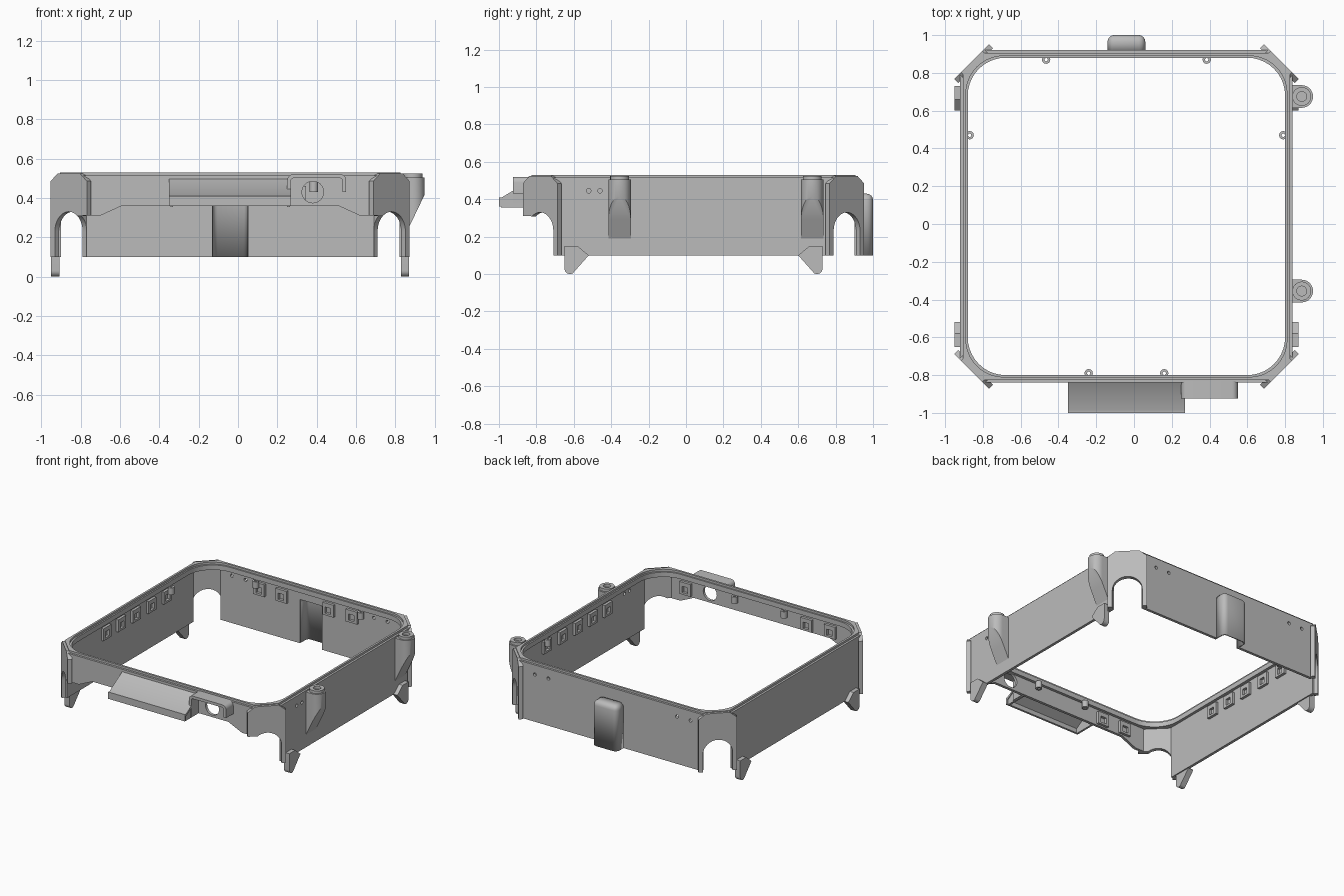
import bpy, bmesh
from math import sin, cos, pi, radians
from mathutils import Vector, Matrix

if "Cube" in bpy.data.objects:
    bpy.data.objects.remove(bpy.data.objects["Cube"])

GREY = bpy.data.materials.new("satin_grey")
GREY.use_nodes = True
GREY.diffuse_color = (0.5, 0.5, 0.5, 1)
GREY.node_tree.nodes["Principled BSDF"].inputs["Base Color"].default_value = (0.5, 0.5, 0.5, 1)

X, Y, Z = Vector((1, 0, 0)), Vector((0, 1, 0)), Vector((0, 0, 1))
CX, CY = -0.04, 0.04          # centre of the frame
HALF = 0.88                   # half width over the walls
WALL = 0.02                   # wall thickness


def finish(name, bm):
    me = bpy.data.meshes.new(name)
    bmesh.ops.remove_doubles(bm, verts=bm.verts, dist=1e-5)
    bmesh.ops.recalc_face_normals(bm, faces=bm.faces)
    bm.to_mesh(me)
    bm.free()
    me.materials.clear()
    me.materials.append(GREY)
    me.shade_smooth()
    me.set_sharp_from_angle(angle=radians(32))
    ob = bpy.data.objects.new(name, me)
    bpy.context.collection.objects.link(ob)
    return ob


def sheet(name, loops, thick, origin=(0, 0, 0), u=X, v=Z, cut=None):
    """Fill outlines (inner loops become holes), thicken them evenly about the u-v plane."""
    cu = bpy.data.curves.new(name, "CURVE")
    cu.dimensions, cu.fill_mode, cu.extrude = "2D", "BOTH", thick / 2
    for loop in loops:
        sp = cu.splines.new("POLY")
        sp.points.add(len(loop) - 1)
        for p, (a, b) in zip(sp.points, loop):
            p.co = (a, b, 0, 1)
        sp.use_cyclic_u = True
    tmp = bpy.data.objects.new(name, cu)
    me = bpy.data.meshes.new_from_object(tmp)
    bm = bmesh.new()
    bm.from_mesh(me)
    bpy.data.objects.remove(tmp)
    bpy.data.curves.remove(cu)
    bpy.data.meshes.remove(me)
    m = Matrix((u, v, u.cross(v))).transposed().to_4x4()
    bm.transform(Matrix.Translation(origin) @ m)
    if cut:
        bmesh.ops.remove_doubles(bm, verts=bm.verts, dist=1e-5)
        geom = bm.verts[:] + bm.edges[:] + bm.faces[:]
        res = bmesh.ops.bisect_plane(bm, geom=geom, plane_co=cut[0], plane_no=cut[1], clear_outer=True)
        edges = [e for e in res["geom_cut"] if isinstance(e, bmesh.types.BMEdge)]
        bmesh.ops.holes_fill(bm, edges=edges)
    return finish(name, bm)


def arc(cx, cy, r, a0=0, a1=360, n=24):
    full = abs(a1 - a0) == 360
    return [(cx + r * cos(radians(a0 + (a1 - a0) * i / n)), cy + r * sin(radians(a0 + (a1 - a0) * i / n)))
            for i in range(n if full else n + 1)]


def rect(x0, x1, y0, y1):
    return [(x0, y0), (x1, y0), (x1, y1), (x0, y1)]


def octagon(h, c):
    return [(CX + a, CY + b) for a, b in ((h, c - h), (h, h - c), (h - c, h), (c - h, h),
                                          (-h, h - c), (-h, c - h), (c - h, -h), (h - c, -h))]


def rounded(h, r):
    pts = []
    for k, (sx, sy) in enumerate(((1, 1), (-1, 1), (-1, -1), (1, -1))):
        pts += arc(CX + sx * (h - r), CY + sy * (h - r), r, 90 * k, 90 * k + 90, 10)
    return pts


# Top rim: flange with a raised ridge and rounded opening
sheet("rim_flange", [octagon(HALF, 0.12), rounded(0.84, 0.2)], 0.035, (0, 0, 0.4975), X, Y)
sheet("rim_ridge", [octagon(0.865, 0.115), rounded(0.85, 0.2)], 0.015, (0, 0, 0.5225), X, Y)

# Side walls
END = 0.73
MID = HALF - WALL / 2
side = rect(CY - END, CY + END, 0.1, 0.51)
holes = [arc(y, 0.445, 0.012, n=12) for y in (-0.52, -0.46)]
sheet("left_wall", [side] + holes, WALL, (CX + MID, 0, 0), Y, Z)
sheet("right_wall", [side], WALL, (CX - MID, 0, 0), Y, Z)

# Back wall with a notch behind the hollow bump
x0, x1 = CX - END, CX + END
back = [(x0, 0.1), (-0.13, 0.1), (-0.13, 0.42), (0.05, 0.42), (0.05, 0.1), (x1, 0.1), (x1, 0.51), (x0, 0.51)]
holes = [arc(x, 0.445, 0.012, n=12) for x in (-0.68, -0.57, 0.47, 0.58)]
sheet("back_wall", [back] + holes, WALL, (0, CY + MID, 0))

# Short front wall with a round port
front = [(x0, 0.31), (-0.7, 0.31), (-0.59, 0.36), (0.51, 0.36), (0.62, 0.31), (x1, 0.31), (x1, 0.51), (x0, 0.51)]
sheet("front_wall", [front, arc(0.38, 0.43, 0.055)], WALL, (0, CY - MID, 0))

# Diagonal corner plates with arches
for sx in (-1, 1):
    for sy in (-1, 1):
        strip = 0.1 if sy > 0 else 0.31
        arch = arc(0, 0.23, 0.1, 180, 0 if sy > 0 else 52, 16)
        outline = [(-0.13, 0.1), (-0.1, 0.1)] + arch
        outline += [(0.1, strip)] if sy > 0 else []
        outline += [(0.13, strip), (0.13, 0.485), (0.08, 0.525), (-0.08, 0.525), (-0.13, 0.485)]
        mid = 0.82 - 0.015 * 0.707
        name = ("back" if sy > 0 else "front") + ("_left" if sx > 0 else "_right")
        sheet(name + "_corner", [outline], 0.03, (CX + sx * mid, CY + sy * mid, 0),
              Vector((-sx, sy, 0)).normalized(), Z)
        # Foot with a rounded tip and a slanted brace
        foot = [(0.56, 0.1), (0.64, 0.01)] + arc(0.66, 0.03, 0.03, 240, 360, 8) + [(0.69, 0.15), (0.62, 0.15)]
        sheet(name + "_foot", [[(CY + sy * a, b) for a, b in foot]], 0.042,
              (CX + sx * 0.889, 0, 0), Y, Z)

# Screw posts on the left wall, cut away at a slant underneath
for tag, y in (("front", -0.355), ("back", 0.675)):
    u_shape = [(0.83, y - 0.06)] + arc(0.888, y, 0.06, -90, 90, 16) + [(0.83, y + 0.06)]
    sheet(tag + "_post", [u_shape], 0.32, (0, 0, 0.345), X, Y,
          cut=((0.84, y, 0.19), Vector((0.23, 0, -0.11))))
    sheet(tag + "_post_collar", [arc(0.888, y, 0.05), arc(0.888, y, 0.026)], 0.02, (0, 0, 0.515), X, Y)

# Hollow bump on the back wall
bm = bmesh.new()
bmesh.ops.create_cube(bm, size=1, matrix=Matrix.Translation((-0.04, 0.955, 0.265))
                      @ Matrix.Diagonal((0.2, 0.09, 0.33, 1)))
outer = [e for e in bm.edges if sum(v.co.y for v in e.verts) > 1.95 and sum(v.co.z for v in e.verts) > 0.5]
outer += [e for e in bm.edges if all(v.co.z > 0.4 for v in e.verts) and abs(e.verts[0].co.x - e.verts[1].co.x) < 0.01]
bmesh.ops.bevel(bm, geom=outer, offset=0.035, segments=4, profile=0.5, affect="EDGES")
bm.normal_update()
bmesh.ops.delete(bm, geom=[f for f in bm.faces if f.normal.y < -0.9 or f.normal.z < -0.9], context="FACES")
bump = finish("back_bump", bm)
for f in bump.data.polygons:
    out = f.center - Vector((-0.04, 0.93, 0.25))
    if f.normal.dot(out) < 0:
        f.flip()
shell = bump.modifiers.new("shell", "SOLIDIFY")
shell.thickness, shell.offset = 0.012, -1

# Sloping front shelf with lip and end gussets
shelf = [(-0.835, 0.5), (-0.985, 0.41), (-1, 0.41), (-1, 0.36), (-0.985, 0.36), (-0.985, 0.392), (-0.835, 0.484)]
sheet("front_shelf", [shelf], 0.62, (-0.04, 0, 0), Y, Z)
for tag, x in (("right", -0.337), ("left", 0.257)):
    sheet(tag + "_shelf_gusset", [[(-0.83, 0.49), (-0.99, 0.4), (-0.99, 0.355), (-0.83, 0.355)]],
          0.014, (x, 0, 0), Y, Z)

# Hood over the port
hood = [(0.25, 0.36)] + arc(0.28, 0.49, 0.03, 180, 90, 5) + arc(0.52, 0.49, 0.03, 90, 0, 5) + [(0.55, 0.43), (0.53, 0.43)]
hood += arc(0.52, 0.49, 0.01, 0, 90, 4) + arc(0.28, 0.49, 0.01, 90, 180, 4) + [(0.27, 0.36)]
sheet("port_hood", [hood], 0.095, (0, -0.8775, 0))

# Snap clips inside the walls: framed windows
frame = [rect(-0.045, 0.045, 0.37, 0.46), rect(-0.022, 0.022, 0.385, 0.43)]
inner = HALF - WALL - 0.009
for y in (-0.25, -0.08, 0.09, 0.27, 0.45):
    for tag, s in (("left", 1), ("right", -1)):
        sheet(tag + "_clip", frame, 0.02, (CX + s * inner, y, 0), Y, Z)
for x in (-0.45, -0.27, 0.11, 0.3):
    sheet("back_clip", frame, 0.02, (x, CY + inner, 0))
for x in (-0.6, -0.41, 0.57):
    sheet("front_clip", frame, 0.02, (x, CY - inner, 0))

# Small screw bosses under the rim
bosses = [(-0.465, 0.87), (0.385, 0.87), (-0.87, 0.47), (0.79, 0.47), (-0.24, -0.79), (0.16, -0.79)]
for x, y in bosses:
    sheet("rim_boss", [arc(x, y, 0.022, n=16), arc(x, y, 0.009, n=10)], 0.05, (0, 0, 0.455), X, Y)
